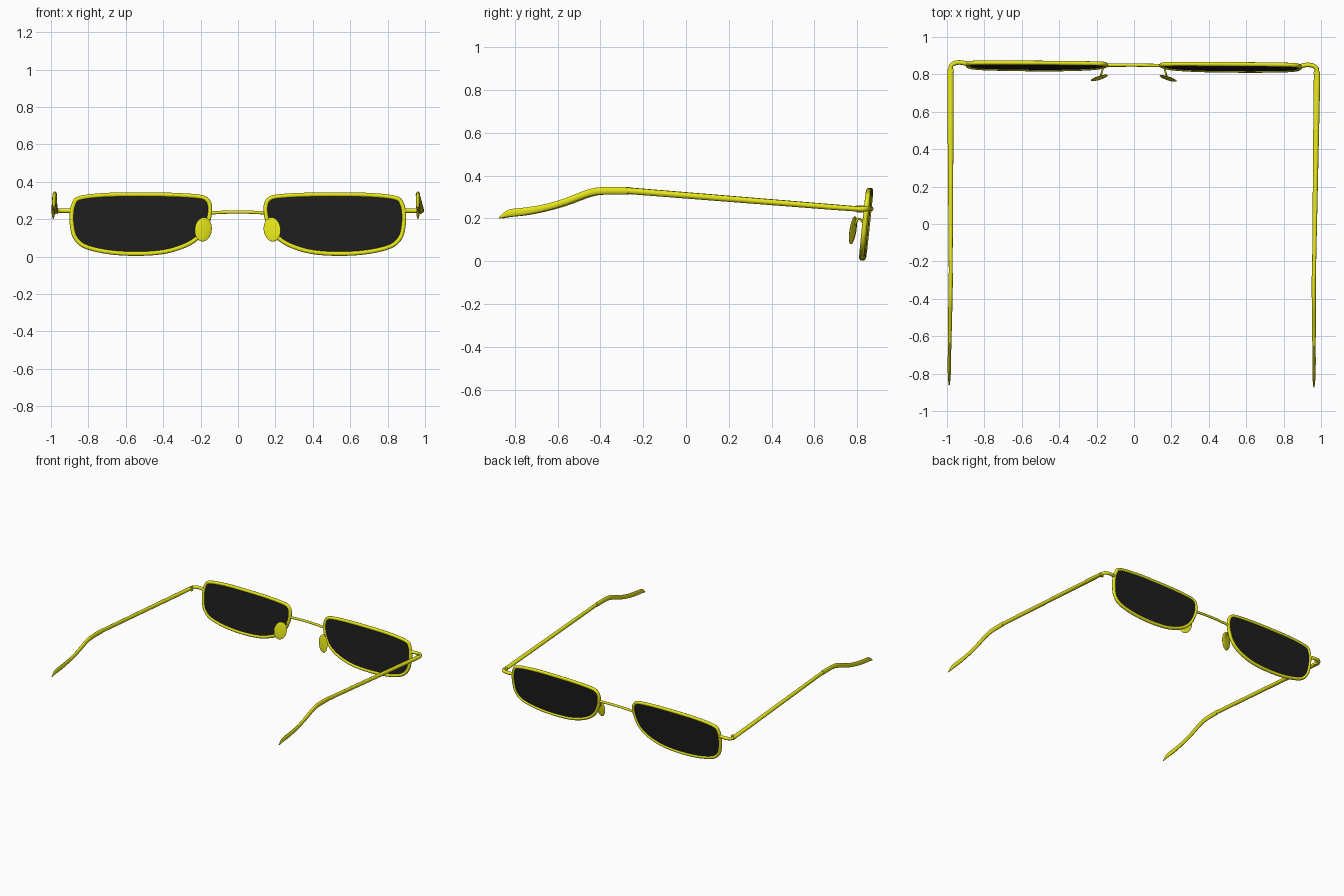
import bpy, bmesh, math
from mathutils import Matrix, Vector, Euler

if "Cube" in bpy.data.objects:
    bpy.data.objects.remove(bpy.data.objects["Cube"])


def material(name, rgb):
    m = bpy.data.materials.new(name)
    m.diffuse_color = (*rgb, 1)
    m.use_nodes = True
    m.node_tree.nodes["Principled BSDF"].inputs["Base Color"].default_value = m.diffuse_color
    return m


YELLOW = material("yellow_metal", (0.8, 0.8, 0.01))
BLACK = material("dark_lens", (0.012, 0.012, 0.012))

# the whole pair sits very slightly turned on the z axis
POSE = Matrix.Translation((-0.007, 0, 0)) @ Matrix.Rotation(-0.007, 4, 'Z')


def smooth_path(pts, n=6, closed=False):
    """Catmull-Rom interpolation of tuples of any length."""
    out, k = [], len(pts)
    get = (lambda i: pts[i % k]) if closed else (lambda i: pts[max(0, min(k - 1, i))])
    for i in range(k if closed else k - 1):
        p = [get(i + j) for j in (-1, 0, 1, 2)]
        for s in range(n):
            t = s / n
            out.append(tuple(0.5 * (2 * b + (c - a) * t + (2 * a - 5 * b + 4 * c - d) * t * t
                                    + (3 * b - a - 3 * c + d) * t ** 3) for a, b, c, d in zip(*p)))
    if not closed:
        out.append(tuple(pts[-1]))
    return out


def finish(ob, mat, angle=40):
    ob.data.materials.append(mat)
    bpy.ops.object.select_all(action='DESELECT')
    ob.select_set(True)
    bpy.context.view_layer.objects.active = ob
    if ob.type == 'CURVE':
        bpy.ops.object.convert(target='MESH')
        ob = bpy.context.object
    bpy.ops.object.shade_smooth_by_angle(angle=math.radians(angle))
    ob.matrix_world = POSE @ ob.matrix_basis


def tube(name, pts, r, closed=False):
    cu = bpy.data.curves.new(name, 'CURVE')
    cu.dimensions = '3D'
    cu.bevel_depth, cu.bevel_resolution, cu.use_fill_caps = r, 3, True
    sp = cu.splines.new('POLY')
    sp.points.add(len(pts) - 1)
    for q, p in zip(sp.points, pts):
        q.co = (*p, 1)
    sp.use_cyclic_u = closed
    ob = bpy.data.objects.new(name, cu)
    bpy.context.collection.objects.link(ob)
    finish(ob, YELLOW)


def mesh_object(name, bm, mat, angle=40):
    bmesh.ops.recalc_face_normals(bm, faces=bm.faces)
    me = bpy.data.meshes.new(name)
    bm.to_mesh(me)
    bm.free()
    ob = bpy.data.objects.new(name, me)
    bpy.context.collection.objects.link(ob)
    finish(ob, mat, angle)


def loft(name, rows, sides=14):
    """Elliptical sections along y: rows of (x, y, z, half width, half height)."""
    bm = bmesh.new()
    rings = []
    for i, (x, y, z, a, b) in enumerate(rows):
        p, q = rows[max(0, i - 1)], rows[min(len(rows) - 1, i + 1)]
        t = Vector((0, q[1] - p[1], q[2] - p[2])).normalized()
        up = Vector((0, t.z, -t.y))
        rings.append([bm.verts.new(Vector((x, y, z)) + Vector((a * math.cos(w), 0, 0)) + up * b * math.sin(w))
                      for w in (2 * math.pi * k / sides for k in range(sides))])
    for r0, r1 in zip(rings, rings[1:]):
        for k in range(sides):
            j = (k + 1) % sides
            bm.faces.new((r0[k], r0[j], r1[j], r1[k]))
    bm.faces.new(rings[0])
    bm.faces.new(rings[-1])
    mesh_object(name, bm, YELLOW)


def lens_y(z):
    return 0.823 + 0.105 * z


OUTLINE = [(0.152, 0.28), (0.168, 0.306), (0.21, 0.32), (0.35, 0.329), (0.53, 0.331), (0.71, 0.328),
           (0.845, 0.312), (0.877, 0.28), (0.888, 0.225), (0.885, 0.16), (0.868, 0.10), (0.815, 0.054),
           (0.69, 0.024), (0.535, 0.015), (0.385, 0.027), (0.265, 0.067), (0.195, 0.122), (0.16, 0.19),
           (0.149, 0.24)]

for side, s in (("right", 1), ("left", -1)):
    # rim and dark lens
    loop = [(s * x, lens_y(z), z) for x, z in smooth_path(OUTLINE, 5, True)]
    tube(side + "_rim", loop, 0.012, True)
    bm = bmesh.new()
    front = [bm.verts.new((x, y - 0.005, z)) for x, y, z in loop]
    back = [bm.verts.new((x, y + 0.005, z)) for x, y, z in loop]
    bm.faces.new(front)
    bm.faces.new(back)
    for k in range(len(loop)):
        j = (k + 1) % len(loop)
        bm.faces.new((front[k], front[j], back[j], back[k]))
    mesh_object(side + "_lens", bm, BLACK)

    # end piece wrapping from rim to hinge
    ends = [(0.888, 0.849, 0.245), (0.925, 0.857, 0.245), (0.957, 0.853, 0.245),
            (0.977, 0.838, 0.244), (0.980, 0.805, 0.243)]
    tube(side + "_end_piece", smooth_path([(s * x, y, z) for x, y, z in ends]), 0.012)

    # hinge barrel
    bm = bmesh.new()
    bmesh.ops.create_cone(bm, cap_ends=True, segments=12, radius1=0.011, radius2=0.011, depth=0.032,
                          matrix=Matrix.Translation((s * 0.972, 0.815, 0.244)))
    mesh_object(side + "_hinge", bm, YELLOW)

    # straight temple arm
    loft(side + "_temple_arm", [(s * 0.980, 0.822, 0.243, 0.017, 0.012), (s * 0.979, 0.70, 0.252, 0.017, 0.013),
                                (s * 0.971, -0.29, 0.331, 0.010, 0.0155)])
    # curved ear tip
    tip = [(0.971, -0.27, 0.329, 0.012, 0.018), (0.971, -0.38, 0.329, 0.011, 0.018),
           (0.972, -0.45, 0.318, 0.011, 0.017), (0.973, -0.56, 0.277, 0.010, 0.016),
           (0.974, -0.65, 0.251, 0.009, 0.016), (0.975, -0.74, 0.234, 0.009, 0.018),
           (0.975, -0.81, 0.226, 0.008, 0.018), (0.975, -0.84, 0.216, 0.006, 0.012),
           (0.975, -0.867, 0.202, 0.003, 0.003)]
    loft(side + "_ear_tip", [(s * r[0], *r[1:]) for r in smooth_path(tip, 5)])

    # nose pad and its wire
    bm = bmesh.new()
    rot = Euler((-0.13, -0.2 * s, -0.26 * s)).to_matrix().to_4x4()
    bmesh.ops.create_uvsphere(bm, u_segments=24, v_segments=14, radius=1,
                              matrix=Matrix.Translation((s * 0.184, 0.780, 0.145)) @ rot
                              @ Matrix.Diagonal((0.047, 0.007, 0.066, 1)))
    mesh_object(side + "_nose_pad", bm, YELLOW)
    wire = [(0.180, 0.783, 0.15), (0.176, 0.793, 0.18), (0.172, 0.805, 0.198),
            (0.168, 0.820, 0.19), (0.166, 0.838, 0.172)]
    tube(side + "_pad_wire", smooth_path([(s * x, y, z) for x, y, z in wire]), 0.005)

# bridge between the rims
tube("bridge", smooth_path([(-0.15, 0.848, 0.233), (-0.07, 0.849, 0.237), (0, 0.85, 0.238),
                            (0.07, 0.849, 0.237), (0.15, 0.848, 0.233)]), 0.009)
